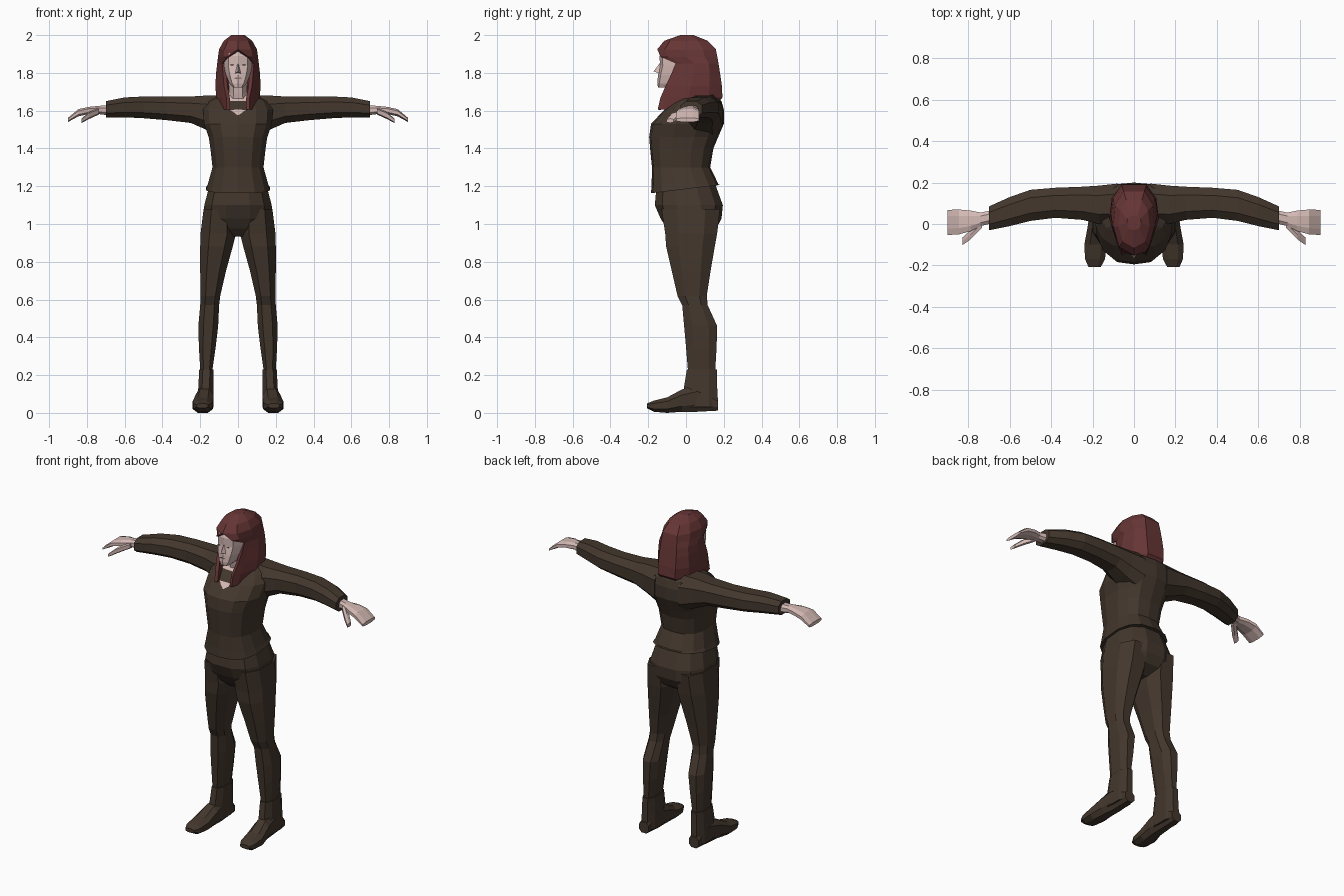
import bpy, bmesh, math

if "Cube" in bpy.data.objects:
    bpy.data.objects.remove(bpy.data.objects["Cube"])


def material(name, rgb):
    m = bpy.data.materials.new(name)
    m.diffuse_color = (*rgb, 1)
    m.use_nodes = True
    m.node_tree.nodes["Principled BSDF"].inputs["Base Color"].default_value = m.diffuse_color
    return m


CLOTH = material("dark brown cloth", (0.056, 0.038, 0.026))
HAIR = material("auburn hair", (0.135, 0.036, 0.036))
SKIN = material("pale skin", (0.66, 0.49, 0.46))
LIP = material("muted features", (0.25, 0.17, 0.16))


def finish(name, bm, mats, mirror=False):
    bmesh.ops.remove_doubles(bm, verts=bm.verts, dist=0.0005)
    bmesh.ops.recalc_face_normals(bm, faces=bm.faces)
    me = bpy.data.meshes.new(name)
    bm.to_mesh(me)
    bm.free()
    for m in mats:
        me.materials.append(m)
    ob = bpy.data.objects.new(name, me)
    bpy.context.collection.objects.link(ob)
    if mirror:
        ob.modifiers.new("Mirror", 'MIRROR').use_mirror_merge = False
    return ob


def loft(axis, rings, n=10, power=0.8):
    """Skin rounded sections, each given as position, a0, a1, b0, b1."""
    bm = bmesh.new()
    loops = []
    for p, a0, a1, b0, b1 in rings:
        loop = []
        for i in range(n):
            t = 2 * math.pi * (i + 0.5) / n
            c, s = [math.copysign(abs(v / math.cos(math.pi / n)) ** power, v) if abs(v) > 1e-6 else 0
                    for v in (math.cos(t), math.sin(t))]
            c, s = max(-1, min(1, c)), max(-1, min(1, s))
            a = (a0 + a1) / 2 + c * (a1 - a0) / 2
            b = (b0 + b1) / 2 + s * (b1 - b0) / 2
            loop.append(bm.verts.new({'x': (p, a, b), 'y': (a, p, b), 'z': (a, b, p)}[axis]))
        loops.append(loop)
    for l0, l1 in zip(loops, loops[1:]):
        for i in range(n):
            j = (i + 1) % n
            bm.faces.new((l0[i], l0[j], l1[j], l1[i]))
    bm.faces.new(loops[0])
    bm.faces.new(loops[-1])
    return bm


def upright(rows, n=10, power=0.8):
    """Symmetric sections: height, half width, front, back."""
    return loft('z', [(z, -w, w, f, b) for z, w, f, b in rows], n, power)


# Shirt body with slanted hem; the upper front panel is bare skin
bm = upright([(1.185, .17, -.185, .18), (1.21, .16, -.182, .172), (1.30, .135, -.18, .128),
              (1.40, .146, -.19, .145), (1.46, .155, -.195, .17), (1.53, .18, -.185, .20),
              (1.605, .185, -.115, .20), (1.65, .16, -.055, .188), (1.685, .08, -.02, .15)], 14)
for v in bm.verts:
    if v.co.z < 1.19:
        v.co.z += 0.12 * v.co.y
bm.normal_update()
for f in bm.faces:
    c = f.calc_center_median()
    if c.z > 1.605 and c.y < 0 and abs(c.x) < 0.04:
        f.material_index = 1
finish("shirt", bm, [CLOTH, SKIN])

# Pointed bottom of the neckline
bm = bmesh.new()
bm.faces.new([bm.verts.new(p) for p in ((-.05, -.118, 1.607), (0, -.149, 1.575), (.05, -.118, 1.607))])
finish("neckline", bm, [SKIN])

# Sleeves
finish("sleeve", loft('x', [
    (.08, .0, .195, 1.46, 1.682), (.17, .0, .185, 1.50, 1.68), (.25, .02, .18, 1.535, 1.675),
    (.38, .03, .175, 1.55, 1.675), (.50, .015, .165, 1.56, 1.675), (.60, -.01, .13, 1.565, 1.67),
    (.70, -.03, .085, 1.565, 1.65)], 8), [CLOTH], True)

# Hands and thumbs
finish("hand", loft('x', [
    (.68, .005, .068, 1.575, 1.63), (.74, -.01, .055, 1.582, 1.625), (.79, -.035, .065, 1.582, 1.62),
    (.845, -.05, .07, 1.57, 1.608), (.90, -.053, .068, 1.54, 1.562)], 8), [SKIN], True)
finish("thumb", loft('x', [
    (.735, -.02, .025, 1.58, 1.615), (.79, -.075, -.03, 1.555, 1.592),
    (.828, -.102, -.065, 1.535, 1.558)], 6), [SKIN], True)

# Hips
finish("hips", upright([(1.21, .15, -.155, .155), (1.10, .178, -.165, .195),
                        (1.03, .186, -.135, .188), (.975, .14, -.1, .16), (.935, .05, -.06, .10)], 12), [CLOTH])

# Trouser legs
finish("trouser_leg", loft('z', [
    (1.08, .02, .182, -.13, .18), (.95, .01, .198, -.11, .165), (.88, .028, .20, -.105, .152),
    (.75, .064, .20, -.075, .13), (.62, .094, .198, -.045, .11), (.57, .10, .20, -.02, .115),
    (.46, .105, .21, -.01, .165), (.35, .118, .207, .0, .162), (.23, .135, .20, .01, .155),
    (.21, .132, .205, .008, .16)], 8), [CLOTH], True)

# Boots
finish("boot_shaft", loft('z', [
    (.23, .13, .205, .005, .165), (.14, .13, .21, -.01, .165), (.03, .13, .215, -.02, .17)], 8), [CLOTH], True)
finish("boot_foot", loft('y', [
    (-.207, .16, .22, .025, .05), (-.17, .14, .236, .006, .065), (-.10, .132, .24, .0, .082),
    (-.02, .13, .225, .006, .125), (.06, .133, .213, .006, .15), (.17, .14, .205, .012, .08)], 8), [CLOTH], True)

# Neck and head
finish("neck", upright([(1.62, .06, -.03, .11), (1.69, .048, -.045, .09), (1.78, .05, -.06, .09)], 8), [SKIN])
finish("head", upright([(1.722, .026, -.148, -.06), (1.745, .046, -.152, .02), (1.79, .064, -.148, .08),
                        (1.84, .075, -.138, .11), (1.89, .076, -.14, .12), (1.94, .06, -.12, .10)], 10), [SKIN])

# Nose
bm = bmesh.new()
tip = bm.verts.new((0, -.172, 1.808))
top = bm.verts.new((0, -.136, 1.855))
left, right = [bm.verts.new((x, -.14, 1.797)) for x in (-.016, .016)]
for tri in ((top, left, tip), (top, tip, right), (left, right, tip)):
    bm.faces.new(tri)
finish("nose", bm, [SKIN])


# Mouth and eyes as thin plates
def plate(name, x, y, z, w, h, mirror=False):
    bm = bmesh.new()
    bm.faces.new([bm.verts.new((x + dx * w, y, z + dz * h)) for dx, dz in ((-1, 0), (0, -1), (1, 0), (0, 1))])
    finish(name, bm, [LIP], mirror)


plate("mouth", 0, -.154, 1.772, .02, .006)
plate("eye", .032, -.143, 1.842, .013, .005, True)

# Hair: open-fronted sections of height, half width, front, back, face gap
bm = bmesh.new()
loops = []
for z, w, f, b, g in [(1.605, .10, -.15, .14, .06), (1.67, .115, -.135, .193, .062),
                      (1.73, .12, -.108, .19, .074), (1.80, .116, -.075, .18, .08),
                      (1.85, .11, -.055, .172, .084), (1.885, .106, -.135, .166, .055),
                      (1.925, .10, -.152, .158, 0), (1.97, .075, -.115, .115, 0), (2.0, .035, -.03, .04, 0)]:
    d = b - f
    half = [(g, f), (max(.72 * w, g + .01), f + .13 * d), (w, f + .45 * d), (.9 * w, f + .78 * d), (.5 * w, b)]
    pts = half + [(-x, y) for x, y in reversed(half)]
    loops.append([bm.verts.new((x, y, z)) for x, y in pts])
for l0, l1 in zip(loops, loops[1:]):
    for i in range(len(l0) - 1):
        bm.faces.new((l0[i], l0[i + 1], l1[i + 1], l1[i]))
bm.faces.new(loops[-1])
hair = finish("hair", bm, [HAIR])
thick = hair.modifiers.new("Thickness", 'SOLIDIFY')
thick.thickness = 0.02
thick.offset = -1
